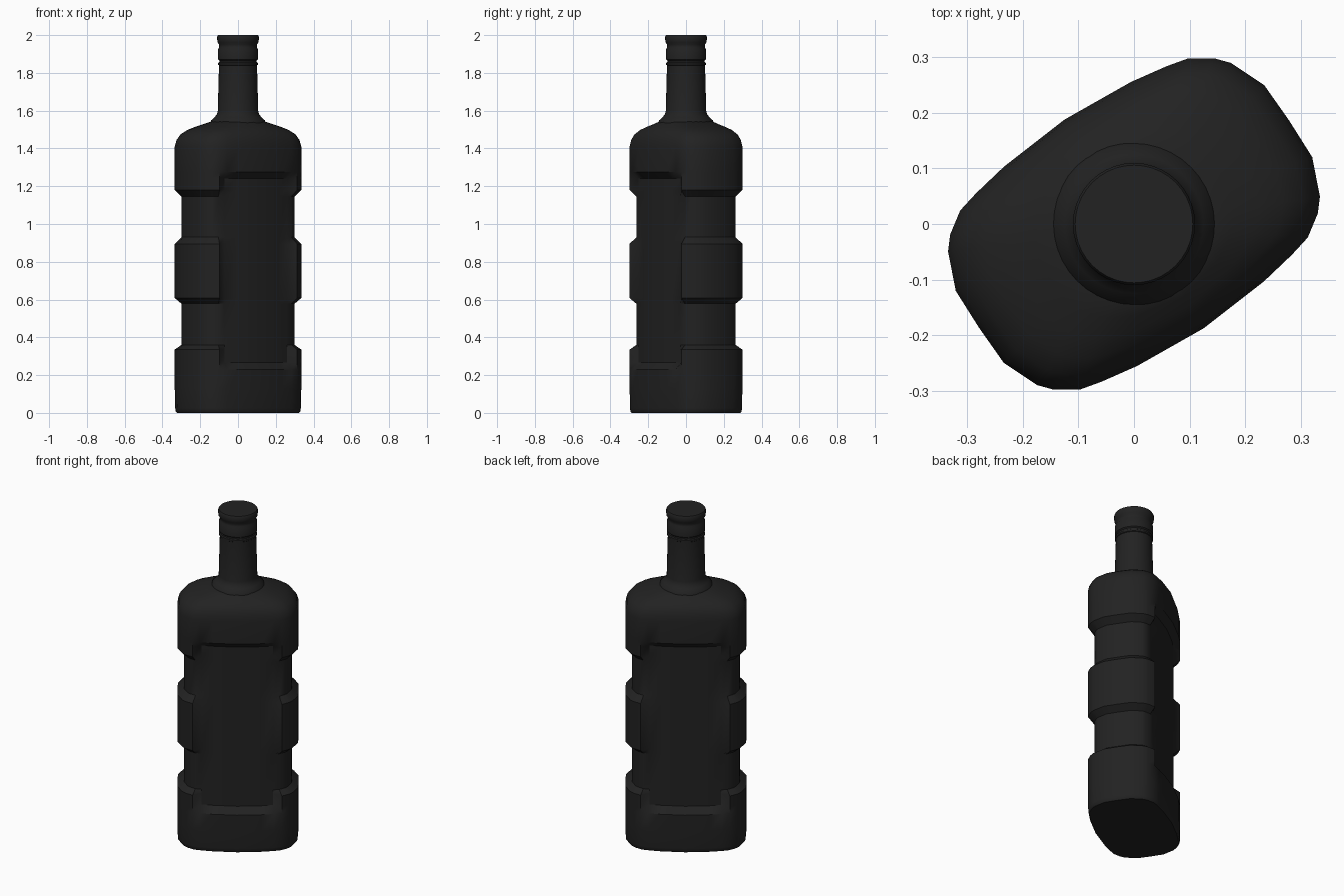
import bpy, bmesh, math
from mathutils import Vector

if "Cube" in bpy.data.objects:
    bpy.data.objects.remove(bpy.data.objects["Cube"])

black = bpy.data.materials.new("black_glass")
black.diffuse_color = (0.016, 0.016, 0.016, 1)
black.use_nodes = True
black.node_tree.nodes["Principled BSDF"].inputs["Base Color"].default_value = black.diffuse_color

TURN = math.radians(33.7)   # the body sits turned about z
INSET = 0.036               # depth of the recessed bands and panels


def loft(name, rings, angle):
    """Skin a stack of equal-length closed rings and cap both ends."""
    bm = bmesh.new()
    rows = [[bm.verts.new(p) for p in ring] for ring in rings]
    n = len(rows[0])
    for a, b in zip(rows, rows[1:]):
        for i in range(n):
            j = (i + 1) % n
            bm.faces.new((a[i], a[j], b[j], b[i]))
    bm.faces.new(rows[0][::-1])
    bm.faces.new(rows[-1])
    bmesh.ops.recalc_face_normals(bm, faces=bm.faces)
    me = bpy.data.meshes.new(name)
    bm.to_mesh(me)
    bm.free()
    me.materials.append(black)
    ob = bpy.data.objects.new(name, me)
    bpy.context.collection.objects.link(ob)
    bpy.ops.object.select_all(action='DESELECT')
    ob.select_set(True)
    bpy.context.view_layer.objects.active = ob
    bpy.ops.object.shade_smooth_by_angle(angle=math.radians(angle))
    return ob


# Body cross-section: one quadrant, mirrored to a closed outline
quad = [(.336, 0), (.334, .078), (.306, .145), (.286, .168), (.247, .194),
        (.206, .204), (.137, .216), (0, .226)]
half = quad + [(-u, v) for u, v in quad[-2::-1]]
outline = [Vector(p) for p in half + [(u, -v) for u, v in half[-2:0:-1]]]
N = len(outline)


def inset_point(i):
    t = (outline[(i + 1) % N] - outline[i - 1]).normalized()
    return outline[i] - Vector((t.y, -t.x)) * INSET


inner = [inset_point(i) for i in range(N)]


def is_recessed(p, z):
    """Broad panels front and back, two bands round the narrow sides."""
    if abs(p.x) < 0.22 and abs(p.y) > 0.15:
        return 0.26 < z < 1.25
    return 0.355 < z < 0.585 or 0.925 < z < 1.155


def place(p, z):
    c, s = math.cos(TURN), math.sin(TURN)
    return (c * p.x - s * p.y, s * p.x + c * p.y, z)


rings = []
# Rounded foot
for z, k in [(0, .965), (.008, .985), (.025, .993), (.13, 1)]:
    rings.append([place(p * k, z) for p in outline])
# Straight body with chamfered recesses
for z in (.23, .268, .335, .36, .578, .608, .895, .93, 1.145, 1.18, 1.24, 1.275):
    rings.append([place(q if is_recessed(p, z) else p, z)
                  for p, q in zip(outline, inner)])
# Shoulder blending into the round neck
for z, t in [(1.41, 0), (1.445, .05), (1.475, .16), (1.498, .34),
             (1.515, .56), (1.53, .79), (1.543, 1)]:
    rings.append([place(p.lerp(p.normalized() * .14, t), z) for p in outline])
loft("bottle_body", rings, 35)

# Neck, finish rings and stopper as one turned profile
profile = [(.147, 1.535), (.143, 1.548), (.125, 1.565), (.112, 1.58), (.107, 1.6),
           (.101, 1.83), (.101, 1.84), (.105, 1.843), (.105, 1.853), (.099, 1.857),
           (.099, 1.866), (.106, 1.872), (.106, 1.925), (.1, 1.935), (.1, 1.95),
           (.108, 1.962), (.11, 1.975), (.11, 1.993), (.106, 2.0)]
SIDES = 40
loft("bottle_neck", [[(r * math.cos(2 * math.pi * i / SIDES),
                       r * math.sin(2 * math.pi * i / SIDES), z)
                      for i in range(SIDES)] for r, z in profile], 35)
